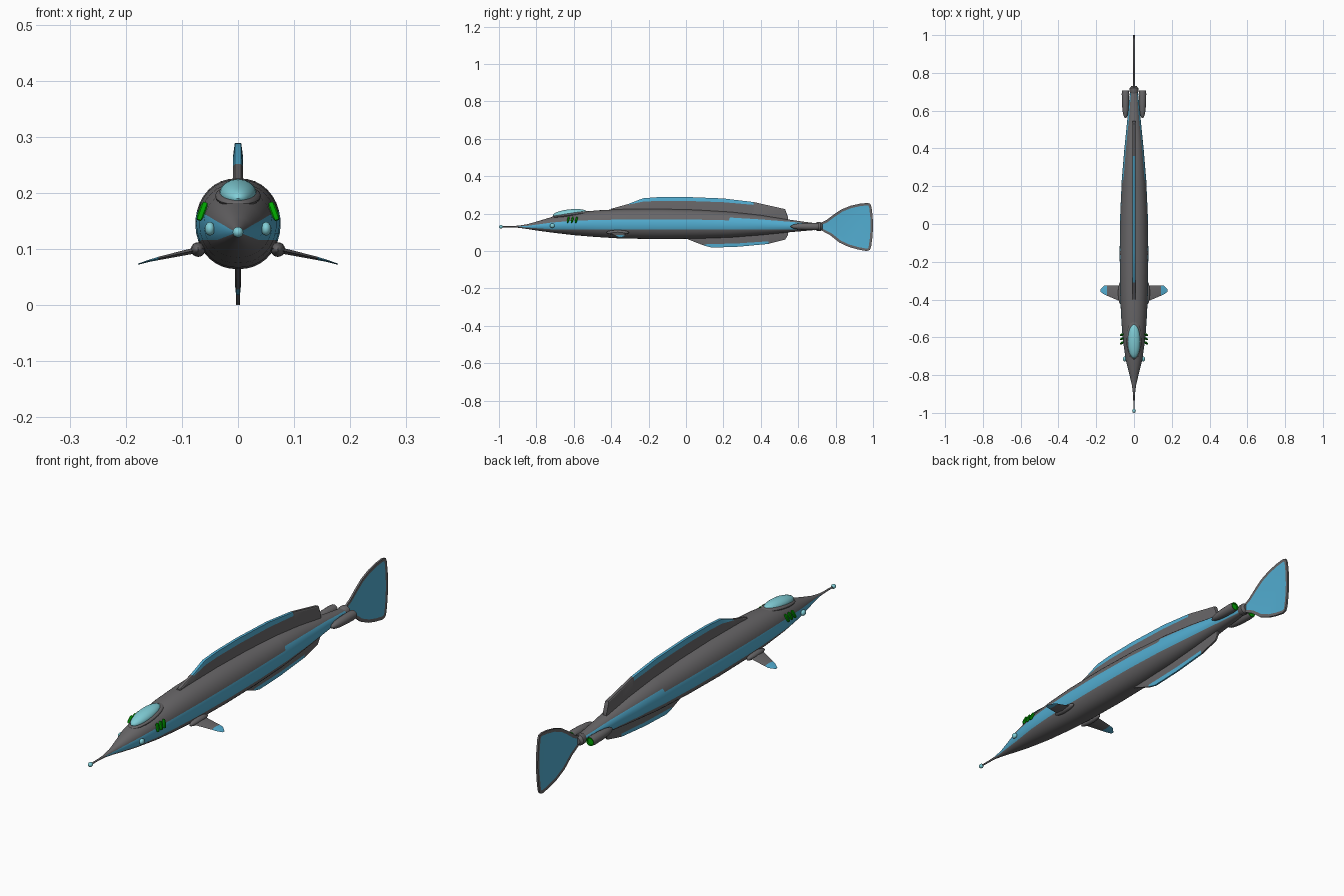
import bpy, bmesh, math
from mathutils import Matrix, Vector

if "Cube" in bpy.data.objects:
    bpy.data.objects.remove(bpy.data.objects["Cube"])


def material(name, rgb):
    m = bpy.data.materials.new(name)
    m.diffuse_color = (*rgb, 1)
    m.use_nodes = True
    m.node_tree.nodes["Principled BSDF"].inputs["Base Color"].default_value = m.diffuse_color
    return m


GRAY = material("hull gray", (0.14, 0.135, 0.14))
BLUE = material("panel blue", (0.085, 0.42, 0.64))
CYAN = material("glass cyan", (0.22, 0.62, 0.68))
GREEN = material("glow green", (0.0, 0.38, 0.0))


def finish(name, bm, mats, angle=35):
    bmesh.ops.recalc_face_normals(bm, faces=bm.faces[:])
    me = bpy.data.meshes.new(name)
    bm.to_mesh(me)
    bm.free()
    for m in mats:
        me.materials.append(m)
    ob = bpy.data.objects.new(name, me)
    bpy.context.collection.objects.link(ob)
    bpy.ops.object.select_all(action='DESELECT')
    ob.select_set(True)
    bpy.context.view_layer.objects.active = ob
    bpy.ops.object.shade_smooth_by_angle(angle=math.radians(angle))
    return ob


def loft(bm, rings, mat_rule):
    """Skin closed rings of points, capping both ends."""
    vs = [[bm.verts.new(p) for p in r] for r in rings]
    n = len(vs[0])
    for i in range(len(vs) - 1):
        for j in range(n):
            k = (j + 1) % n
            f = bm.faces.new((vs[i][j], vs[i][k], vs[i + 1][k], vs[i + 1][j]))
            f.material_index = mat_rule(i, j)
    bm.faces.new(vs[0])
    bm.faces.new(vs[-1]).material_index = mat_rule(len(vs) - 1, 0)


def ellipsoid(name, loc, radii, mat, tilt=0.0):
    bm = bmesh.new()
    bmesh.ops.create_uvsphere(bm, u_segments=24, v_segments=14, radius=1)
    bm.transform(Matrix.Translation(loc) @ Matrix.Rotation(tilt, 4, 'X')
                 @ Matrix.Diagonal((*radii, 1)))
    return finish(name, bm, [mat])


def lathe(name, x, z, profile, mats, rule=lambda i, j: 0, n=16):
    """Revolve (y, radius) pairs about a line parallel to y."""
    bm = bmesh.new()
    loft(bm, [[(x + r * math.cos(a * math.tau / n), y, z + r * math.sin(a * math.tau / n))
               for a in range(n)] for y, r in profile], rule)
    return finish(name, bm, mats)


# Hull: y, half width, bottom, top, stripe low, stripe high
stations = [
    (-0.90, 0.005, 0.125, 0.135, 0.129, 0.131),
    (-0.85, 0.012, 0.118, 0.143, 0.126, 0.134),
    (-0.80, 0.024, 0.110, 0.157, 0.122, 0.141),
    (-0.72, 0.044, 0.099, 0.181, 0.116, 0.152),
    (-0.60, 0.061, 0.085, 0.204, 0.116, 0.162),
    (-0.48, 0.069, 0.075, 0.217, 0.116, 0.166),
    (-0.35, 0.074, 0.067, 0.224, 0.115, 0.168),
    (-0.15, 0.076, 0.064, 0.226, 0.114, 0.169),
    (0.05, 0.073, 0.066, 0.221, 0.114, 0.168),
    (0.23, 0.065, 0.072, 0.210, 0.114, 0.164),
    (0.235, 0.065, 0.072, 0.210, 0.114, 0.179),
    (0.40, 0.051, 0.085, 0.192, 0.114, 0.169),
    (0.55, 0.036, 0.100, 0.168, 0.115, 0.157),
    (0.65, 0.026, 0.109, 0.154, 0.116, 0.147),
    (0.71, 0.019, 0.114, 0.147, 0.118, 0.142),
]
LOW, MID, TOP = 7, 4, 7
HALF = LOW + MID + TOP


def hull_ring(y, w, zb, zt, zl, zu):
    c, h = (zb + zt) / 2, (zt - zb) / 2
    marks = [-math.pi / 2, math.asin((zl - c) / h), math.asin((zu - c) / h), math.pi / 2]
    angles = [marks[s] + (marks[s + 1] - marks[s]) * i / n
              for s, n in enumerate((LOW, MID, TOP)) for i in range(n)] + [marks[3]]
    half = [(w * max(math.cos(a), 0) ** 0.9, y, c + h * math.sin(a)) for a in angles]
    half[0], half[-1] = (0, y, zb), (0, y, zt)
    return half + [(-x, yy, z) for x, yy, z in reversed(half[1:-1])]


bm = bmesh.new()
loft(bm, [hull_ring(*s) for s in stations],
     lambda i, j: int(LOW <= min(j, 2 * HALF - 1 - j) < LOW + MID and i < len(stations) - 1))
finish("hull", bm, [GRAY, BLUE])

# Nose probe and tail collar
lathe("nose_probe", 0, 0.13, [(-0.985, 0.0035), (-0.93, 0.004), (-0.89, 0.006)], [GRAY], n=12)
ellipsoid("probe_tip", (0, -0.989, 0.13), (0.0095, 0.011, 0.0095), CYAN)
lathe("tail_collar", 0, 0.131, [(0.69, 0.018), (0.70, 0.023), (0.72, 0.023), (0.73, 0.014)], [GRAY])

# Canopy with rim
ellipsoid("canopy_rim", (0, -0.615, 0.194), (0.041, 0.104, 0.014), GRAY, 0.14)
ellipsoid("canopy", (0, -0.62, 0.199), (0.033, 0.092, 0.024), CYAN, 0.1)


def keel_fin(name, rows, thick, blue_range):
    """Upright fin from (y, root z, split z, edge z), with a blue outer band."""
    bm = bmesh.new()
    t = thick
    rings = [[(t, y, a), (t * 0.9, y, b), (t * 0.6, y, c),
              (-t * 0.6, y, c), (-t * 0.9, y, b), (-t, y, a)] for y, a, b, c in rows]
    y0, y1 = blue_range
    loft(bm, rings, lambda i, j: int(j in (1, 2, 3) and i < len(rows) - 1
                                     and y0 <= rows[i][0] < y1))
    return finish(name, bm, [GRAY, BLUE], 25)


keel_fin("dorsal_fin", [
    (-0.40, 0.20, 0.222, 0.226), (-0.31, 0.20, 0.248, 0.251), (-0.23, 0.20, 0.264, 0.282),
    (-0.15, 0.20, 0.268, 0.288), (0.0, 0.20, 0.268, 0.289), (0.2, 0.19, 0.261, 0.281),
    (0.36, 0.17, 0.247, 0.262), (0.37, 0.17, 0.254, 0.260), (0.53, 0.14, 0.220, 0.224),
    (0.545, 0.14, 0.178, 0.182)], 0.0095, (-0.31, 0.36))
keel_fin("ventral_fin", [
    (0.0, 0.09, 0.071, 0.067), (0.05, 0.09, 0.051, 0.047), (0.10, 0.09, 0.036, 0.028),
    (0.14, 0.09, 0.037, 0.018), (0.28, 0.10, 0.041, 0.023), (0.44, 0.11, 0.052, 0.038),
    (0.45, 0.11, 0.046, 0.041), (0.53, 0.12, 0.066, 0.061), (0.545, 0.12, 0.089, 0.085)],
    0.006, (0.10, 0.44))

# Tail fluke: flat outline with inset blue panels on both sides
outline = [(0.715, 0.115), (0.715, 0.147), (0.75, 0.165), (0.79, 0.195), (0.83, 0.222),
           (0.88, 0.242), (0.93, 0.253), (0.97, 0.257), (0.985, 0.252), (0.992, 0.235),
           (0.998, 0.185), (1.0, 0.13), (0.997, 0.075), (0.99, 0.025), (0.983, 0.006),
           (0.965, 0.0), (0.92, 0.008), (0.87, 0.022), (0.82, 0.045), (0.77, 0.085)]
bm = bmesh.new()
sides = [[bm.verts.new((x, y, z)) for y, z in outline] for x in (0.004, -0.004)]
n = len(outline)
for j in range(n):
    k = (j + 1) % n
    bm.faces.new((sides[0][j], sides[0][k], sides[1][k], sides[1][j]))
caps = [bm.faces.new(sides[0]), bm.faces.new(sides[1][::-1])]
bmesh.ops.recalc_face_normals(bm, faces=bm.faces[:])
bmesh.ops.inset_individual(bm, faces=caps, thickness=0.013, depth=-0.001)
for f in caps:
    f.material_index = 1
finish("tail_fluke", bm, [GRAY, BLUE])

for s, side in ((1, "right"), (-1, "left")):
    # Side fin: root, tip boundary and pointed blue tip
    bm = bmesh.new()
    sections = [(0.060, -0.415, -0.325, 0.101, 0.006), (0.142, -0.380, -0.325, 0.083, 0.003),
                (0.158, -0.373, -0.326, 0.079, 0.002), (0.178, -0.358, -0.345, 0.073, 0.001)]
    loft(bm, [[(s * x, a, z), (s * x, (a + b) / 2, z + t), (s * x, b, z),
               (s * x, (a + b) / 2, z - t)] for x, a, b, z, t in sections],
         lambda i, j: int(i >= 1))
    finish(side + "_fin", bm, [GRAY, BLUE], 25)
    ellipsoid(side + "_fin_root", (s * 0.071, -0.365, 0.099), (0.013, 0.06, 0.013), GRAY)

    # Eye
    ellipsoid(side + "_eye", (s * 0.050, -0.715, 0.136), (0.009, 0.013, 0.012), CYAN)

    # Three slanted gill bars
    for g in range(3):
        bm = bmesh.new()
        bmesh.ops.create_cube(bm, size=1)
        bmesh.ops.bevel(bm, geom=bm.edges[:], offset=0.2, segments=1, affect='EDGES')
        turn = Matrix.Rotation(-s * 0.35, 4, 'Y') @ Matrix.Rotation(-0.25, 4, 'X')
        bm.transform(Matrix.Translation((s * 0.064, -0.63 + 0.022 * g, 0.167)) @ turn
                     @ Matrix.Diagonal((0.012, 0.010, 0.034, 1)))
        finish(f"{side}_gill_{g + 1}", bm, [GREEN])

    # Engine pod with glowing nozzle
    lathe(side + "_engine_pod", s * 0.045, 0.131,
          [(0.56, 0.003), (0.575, 0.011), (0.60, 0.016), (0.64, 0.019), (0.69, 0.020),
           (0.708, 0.018), (0.708, 0.014), (0.703, 0.013)],
          [GRAY, GREEN], lambda i, j: int(i >= 5))
